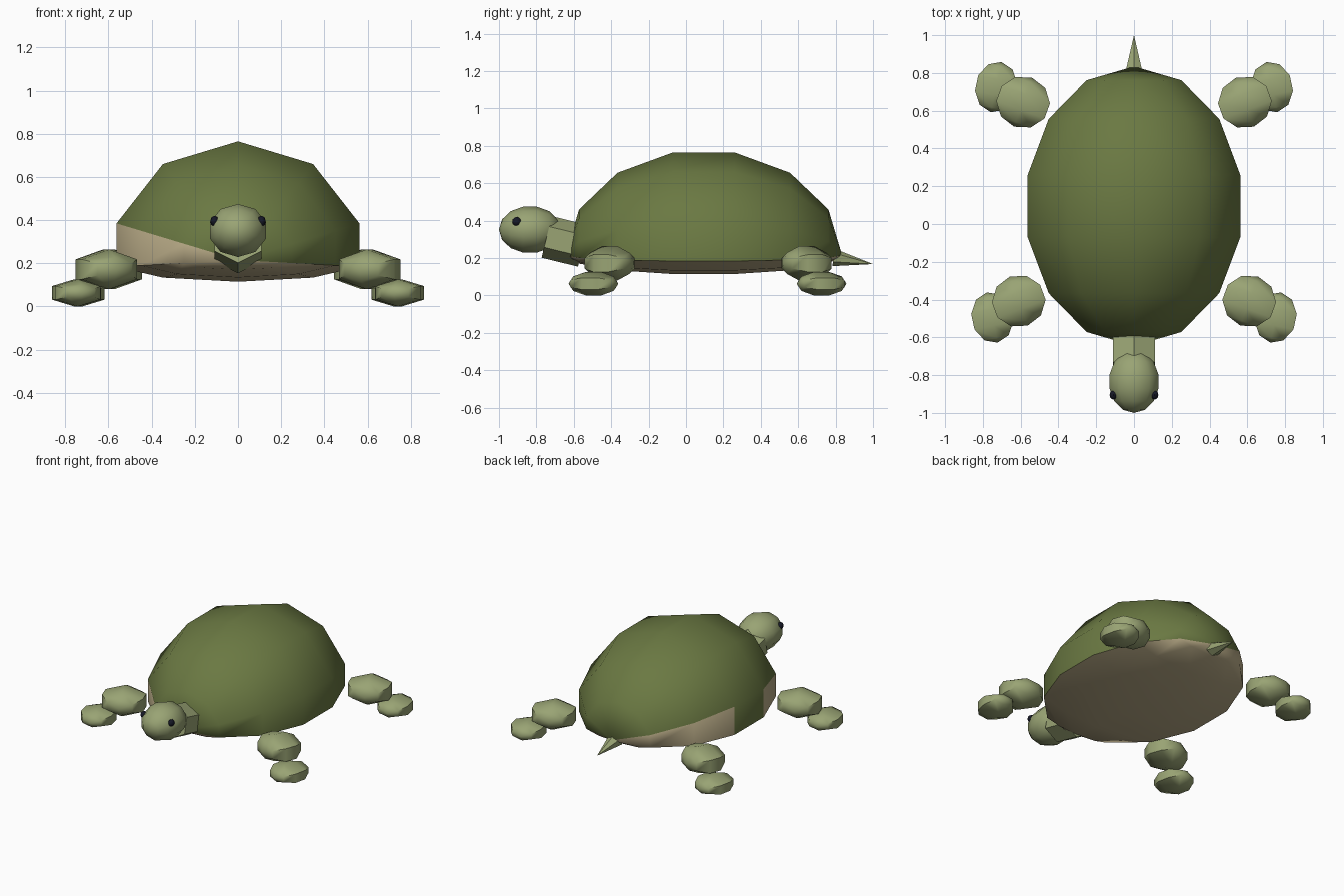
import bpy, bmesh, math
from mathutils import Matrix, Vector

if "Cube" in bpy.data.objects:
    bpy.data.objects.remove(bpy.data.objects["Cube"])


def material(name, rgb):
    m = bpy.data.materials.new(name)
    m.diffuse_color = (*rgb, 1)
    m.use_nodes = True
    m.node_tree.nodes["Principled BSDF"].inputs["Base Color"].default_value = m.diffuse_color
    return m


GREEN = material("shell_green", (0.145, 0.19, 0.055))
SKIN = material("skin_green", (0.32, 0.37, 0.175))
TAN = material("belly_tan", (0.50, 0.42, 0.25))
DARK = material("eye_dark", (0.008, 0.009, 0.02))


def finish(name, bm, mats, angle=45):
    me = bpy.data.meshes.new(name)
    bm.to_mesh(me)
    bm.free()
    ob = bpy.data.objects.new(name, me)
    bpy.context.collection.objects.link(ob)
    for m in mats:
        me.materials.append(m)
    bpy.ops.object.select_all(action='DESELECT')
    ob.select_set(True)
    bpy.context.view_layer.objects.active = ob
    bpy.ops.object.shade_smooth_by_angle(angle=math.radians(angle))
    return ob


def unit_ball(segments, rings):
    # ball with poles along y and a vertex line on top
    bm = bmesh.new()
    bmesh.ops.create_uvsphere(bm, u_segments=segments, v_segments=rings, radius=1)
    bmesh.ops.rotate(bm, verts=bm.verts, matrix=Matrix.Rotation(math.pi / 2, 3, 'X'))
    return bm


def ellipsoid(name, center, size, mat, segments=10, rings=7, turn=0):
    bm = unit_ball(segments, rings)
    bmesh.ops.transform(bm, verts=bm.verts, matrix=Matrix.Translation(center)
                        @ Matrix.Rotation(math.radians(turn), 4, 'Z')
                        @ Matrix.Diagonal((*size, 1)))
    return finish(name, bm, [mat])


def tapered(name, start, end, r1, r2, sides, mat, squash=1.0):
    # cone or tube from start to end, with a corner at the top
    start, end = Vector(start), Vector(end)
    axis = end - start
    bm = bmesh.new()
    bmesh.ops.create_cone(bm, cap_ends=True, segments=sides, radius1=r1, radius2=r2,
                          depth=axis.length)
    bmesh.ops.scale(bm, verts=bm.verts, vec=(1, squash, 1))
    rot = Vector((0, 0, 1)).rotation_difference(axis).to_matrix().to_4x4()
    bmesh.ops.transform(bm, verts=bm.verts,
                        matrix=Matrix.Translation((start + end) / 2) @ rot)
    return finish(name, bm, [mat])


# Shell: domed top, shallow belly, tan underside and left rim
bm = unit_ball(10, 7)
for f in bm.faces:
    c = f.calc_center_median()
    a = math.degrees(math.atan2(c.x, c.z))
    left_rim = -108 < a < -72 and abs(c.y) > 0.1
    f.material_index = 1 if abs(a) > 108 or left_rim else 0
for v in bm.verts:
    v.co = (v.co.x * 0.607, v.co.y * 0.74 + 0.095,
            v.co.z * (0.564 if v.co.z > 0 else 0.103) + 0.215)
finish("shell", bm, [GREEN, TAN])

# Head, neck and tail
ellipsoid("head", (0, -0.834, 0.352), (0.14, 0.166, 0.126), SKIN)
tapered("neck", (0, -0.55, 0.265), (0, -0.745, 0.313), 0.127, 0.127, 6, SKIN, 0.9)
tapered("tail", (0, 0.79, 0.203), (0, 1.0, 0.168), 0.055, 0, 6, SKIN, 0.85)

# Eyes and legs, mirrored left and right
for side, s in (("left", -1), ("right", 1)):
    ellipsoid(f"{side}_eye", (s * 0.109, -0.905, 0.395), (0.02, 0.024, 0.025), DARK, 8, 6)
    for end, upper, foot, t in (("front", (0.61, -0.408), (0.75, -0.495), -1),
                                ("back", (0.587, 0.645), (0.73, 0.725), 1)):
        ellipsoid(f"{end}_{side}_leg", (s * upper[0], upper[1], 0.172),
                  (0.165, 0.138, 0.097), SKIN, 6, 5, s * t * 20)
        ellipsoid(f"{end}_{side}_foot", (s * foot[0], foot[1], 0.063),
                  (0.128, 0.136, 0.066), SKIN, 6, 5, s * t * 12)
